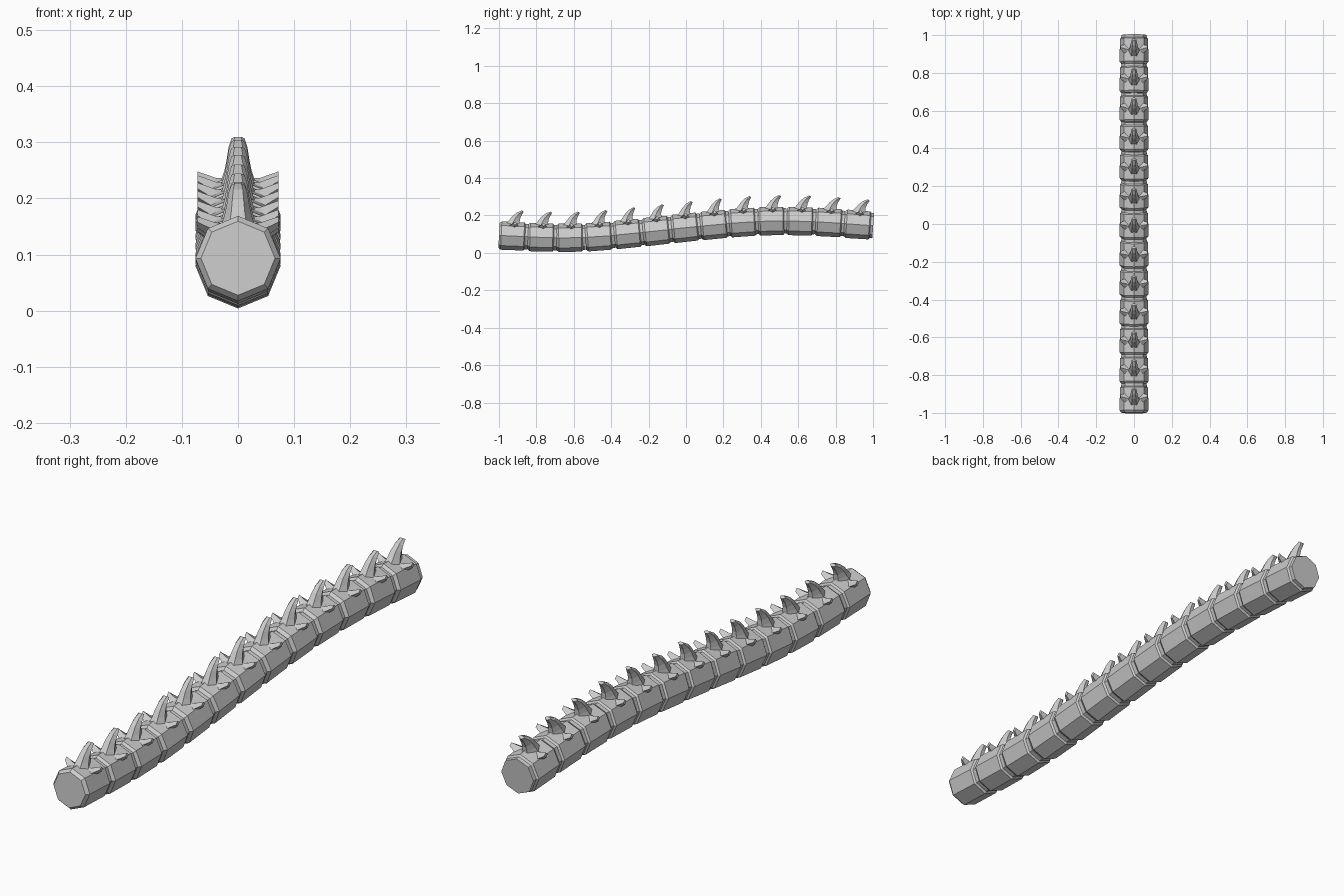
import bpy, bmesh, math
from mathutils import Matrix, Vector

if "Cube" in bpy.data.objects:
    bpy.data.objects.remove(bpy.data.objects["Cube"])

N = 13
PITCH = 2.0 / N
# heights of the spine's centre line, one per vertebra
HEIGHTS = [.090, .083, .081, .088, .102, .118, .135, .150, .163, .170, .169, .162, .151]


def loft(bm, rings):
    """Join equal-length rings of points into a closed solid."""
    vr = [[bm.verts.new(p) for p in r] for r in rings]
    n = len(vr[0])
    for a, b in zip(vr, vr[1:]):
        for i in range(n):
            j = (i + 1) % n
            bm.faces.new((a[i], a[j], b[j], b[i]))
    bm.faces.new(vr[0][::-1])
    bm.faces.new(vr[-1])


def make_mesh(name, ring_sets):
    bm = bmesh.new()
    for rings in ring_sets:
        loft(bm, rings)
    bmesh.ops.recalc_face_normals(bm, faces=bm.faces)
    me = bpy.data.meshes.new(name)
    bm.to_mesh(me)
    bm.free()
    return me


def octagon(y, r):
    return [(r * math.sin(k * math.pi / 4), y, r * math.cos(k * math.pi / 4)) for k in range(8)]


# octagonal vertebra body with narrow chamfered ends
h = PITCH / 2
body = make_mesh("vertebra_body", [[octagon(-h, .066), octagon(-h + .012, .076),
                                    octagon(h - .02, .075), octagon(h - .014, .068),
                                    octagon(h + .001, .067)]])


# backward-curving dorsal spike: hexagonal sections (front y, back y, front z, back z, half width)
def spike_ring(yf, yb, zf, zb, w):
    def p(x, t):
        return (x, yf + (yb - yf) * t, zf + (zb - zf) * t)
    return [p(-w * .5, 0), p(w * .5, 0), p(w, .45), p(w * .4, 1), p(-w * .4, 1), p(-w, .45)]


spike = make_mesh("dorsal_spike", [[spike_ring(-.052, .034, .055, .055, .032),
                                    spike_ring(-.026, .030, .085, .076, .024),
                                    spike_ring(-.008, .031, .108, .092, .020),
                                    spike_ring(.014, .038, .127, .112, .017),
                                    spike_ring(.040, .050, .139, .132, .012)]])


# pair of side horns, mirrored left and right
def horn_ring(s, x, y, dy, top, bottom):
    return [(s * x, y - dy, (top + bottom) / 2), (s * x, y, top),
            (s * x, y + dy, (top + bottom) / 2), (s * x, y, bottom)]


horns = make_mesh("side_horns", [[horn_ring(s, .005, -.008, .042, .064, .03),
                                  horn_ring(s, .040, -.002, .028, .067, .035),
                                  horn_ring(s, .072, .006, .010, .078, .058)] for s in (-1, 1)])

# place the vertebrae along the wavy spine
for i in range(N):
    a, b = max(i - 1, 0), min(i + 1, N - 1)
    slope = math.atan((HEIGHTS[b] - HEIGHTS[a]) / (PITCH * (b - a)))
    y = -1 + PITCH * (i + .5)
    m = Matrix.Translation(Vector((0, y, HEIGHTS[i]))) @ Matrix.Rotation(slope, 4, 'X')
    for me in (body, spike, horns):
        ob = bpy.data.objects.new(f"{me.name}_{i + 1}", me)
        ob.matrix_world = m
        bpy.context.collection.objects.link(ob)
